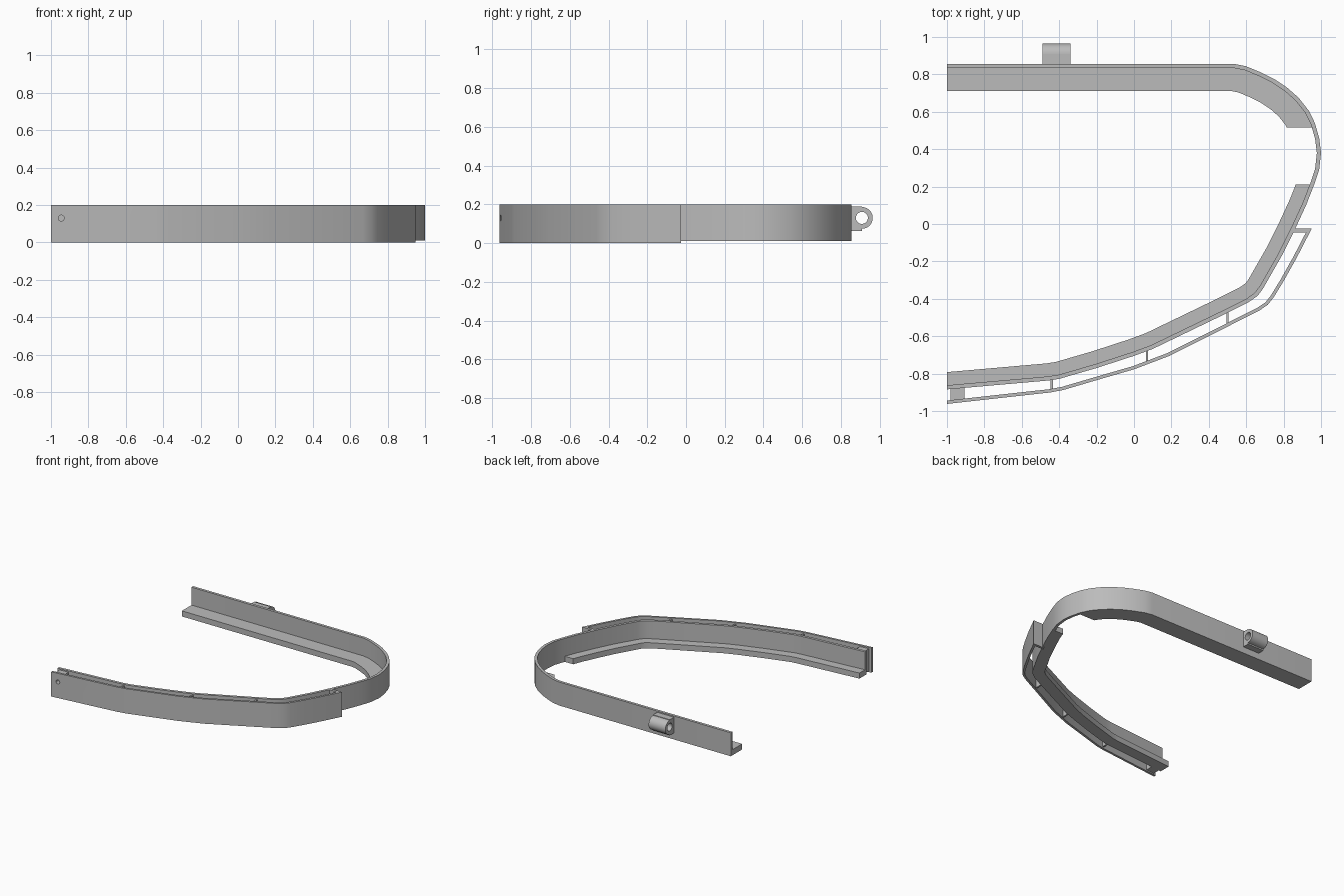
import bpy, bmesh, math
from mathutils import Vector

cube = bpy.data.objects.get("Cube")
if cube:
    bpy.data.objects.remove(cube, do_unlink=True)

grey = bpy.data.materials.new("plain grey")
grey.use_nodes = True
grey.diffuse_color = (0.5, 0.5, 0.5, 1)
grey.node_tree.nodes["Principled BSDF"].inputs["Base Color"].default_value = (0.5, 0.5, 0.5, 1)


def activate(obj):
    bpy.ops.object.select_all(action='DESELECT')
    obj.select_set(True)
    bpy.context.view_layer.objects.active = obj


def finish(name, bm):
    bmesh.ops.recalc_face_normals(bm, faces=bm.faces[:])
    mesh = bpy.data.meshes.new(name)
    bm.to_mesh(mesh)
    bm.free()
    mesh.materials.append(grey)
    obj = bpy.data.objects.new(name, mesh)
    bpy.context.collection.objects.link(obj)
    activate(obj)
    bpy.ops.object.shade_smooth_by_angle(angle=math.radians(32))
    return obj


def offset(path, d):
    """Mitred offset towards the right of the travel direction."""
    pts = [Vector(p) for p in path]
    dirs = [(b - a).normalized() for a, b in zip(pts, pts[1:])]
    out = []
    for i, p in enumerate(pts):
        a, b = dirs[max(i - 1, 0)], dirs[min(i, len(dirs) - 1)]
        na, nb = Vector((a.y, -a.x)), Vector((b.y, -b.x))
        out.append(p + (na + nb) * (d / (1 + na.dot(nb))))
    return out


def strip(name, path, near, far, z0, z1, clips):
    """Band of rectangular section along a path, trimmed by planes."""
    bm = bmesh.new()
    rings = []
    for p, q in zip(offset(path, near), offset(path, far)):
        rings.append([bm.verts.new((v.x, v.y, z)) for v, z in ((p, z0), (p, z1), (q, z1), (q, z0))])
    for r, s in zip(rings, rings[1:]):
        for i in range(4):
            j = (i + 1) % 4
            bm.faces.new((r[i], r[j], s[j], s[i]))
    bm.faces.new(rings[0])
    bm.faces.new(rings[-1][::-1])
    for co, no in clips:
        bmesh.ops.bisect_plane(bm, geom=bm.verts[:] + bm.edges[:] + bm.faces[:],
                               plane_co=co, plane_no=no, clear_outer=True)
        bmesh.ops.holes_fill(bm, edges=[e for e in bm.edges if e.is_boundary], sides=0)
    return finish(name, bm)


def prism(name, outline, lo, hi, place):
    """Extrude an outline; place maps (u, v, w) to a position."""
    bm = bmesh.new()
    a = [bm.verts.new(place(u, v, lo)) for u, v in outline]
    b = [bm.verts.new(place(u, v, hi)) for u, v in outline]
    bm.faces.new(a)
    bm.faces.new(b[::-1])
    for i in range(len(a)):
        j = (i + 1) % len(a)
        bm.faces.new((a[i], a[j], b[j], b[i]))
    return finish(name, bm)


def upright(u, v, w):
    return (u, v, w)


def sideways(u, v, w):
    return (w, u, v)


def box(name, x0, x1, y0, y1, z0, z1):
    return prism(name, [(x0, y0), (x1, y0), (x1, y1), (x0, y1)], z0, z1, upright)


def circle(cx, cy, r, n=32):
    return [(cx + r * math.cos(2 * math.pi * i / n), cy + r * math.sin(2 * math.pi * i / n)) for i in range(n)]


def cut(obj, cutter):
    activate(obj)
    mod = obj.modifiers.new("hole", 'BOOLEAN')
    mod.operation = 'DIFFERENCE'
    mod.solver = 'EXACT'
    mod.object = cutter
    bpy.ops.object.modifier_apply(modifier=mod.name)
    bpy.ops.object.shade_smooth_by_angle(angle=math.radians(32))


left_end = ((-1, 0, 0), (-1, 0, 0))

# Outer line of the hooked wall, from the back arm round to the front arm
back_arm = [(-1.1, 0.855), (0.54, 0.855), (0.60, 0.843), (0.68, 0.81), (0.75, 0.775), (0.82, 0.728),
            (0.88, 0.675), (0.935, 0.605), (0.967, 0.54), (0.99, 0.46)]
bend = [(1.0, 0.38), (0.99, 0.29)]
front_arm = [(0.963, 0.21), (0.92, 0.10), (0.86, -0.03), (0.79, -0.17), (0.69, -0.345), (0.66, -0.385),
             (0.61, -0.42), (0.5, -0.475), (0.1, -0.668), (0, -0.705), (-0.2, -0.77), (-0.40, -0.828),
             (-0.46, -0.837), (-1.1, -0.893)]
strip("wall", back_arm + bend + front_arm, 0, 0.022, 0.01, 0.2, [left_end])

# Inner ledges, interrupted at the bend
strip("back_ledge", back_arm + bend[:1], 0.015, 0.145, 0.01, 0.055,
      [left_end, ((0, 0.515, 0), (0, -1, 0))])
strip("front_ledge", bend[1:] + front_arm, 0.015, 0.092, 0.01, 0.055,
      [left_end, ((0, 0.21, 0), (0, 1, 0))])

# Outer shield in front of the front arm
shield_line = [(0.966, 0.01), (0.95, -0.025), (0.87, -0.18), (0.80, -0.305), (0.745, -0.395), (0.715, -0.432),
               (0.67, -0.463), (0.19, -0.705), (0, -0.777), (-0.2, -0.835), (-0.38, -0.888),
               (-0.45, -0.901), (-1.1, -0.973)]
shield = strip("shield", shield_line, 0, 0.018, 0, 0.2, [left_end, ((0, -0.025, 0), (0, 1, 0))])
prism("shield_end_web", [(0.85, -0.025), (0.945, -0.025), (0.933, -0.046), (0.84, -0.046)],
      0, 0.2, upright)

# Ribs and the drilled block between wall and shield
for i, (x, y0, y1) in enumerate([(-0.44, -0.89, -0.825), (0.07, -0.74, -0.67), (0.5, -0.537, -0.465)]):
    box(f"rib_{i + 1}", x - 0.006, x + 0.006, y0, y1, 0.01, 0.19)
block = box("end_block", -0.98, -0.905, -0.945, -0.87, 0.01, 0.19)
drill = prism("drill", circle(-0.945, 0.13, 0.016), -1.0, -0.885, lambda u, v, w: (u, w, v))
cut(shield, drill)
cut(block, drill)
bpy.data.objects.remove(drill, do_unlink=True)

# Hinge lug on the back arm
cy, cz, r = 0.908, 0.13, 0.056
arc = [(cy + r * math.sin(t), cz - r * math.cos(t)) for t in (math.pi * i / 20 for i in range(21))]
lug = prism("hinge_lug", [(0.845, 0.062), (cy, 0.062)] + arc + [(cy, 0.19), (0.845, 0.19)],
            -0.49, -0.34, sideways)
pin_hole = prism("pin_hole", circle(cy, cz, 0.031), -0.6, -0.2, sideways)
cut(lug, pin_hole)
bpy.data.objects.remove(pin_hole, do_unlink=True)
